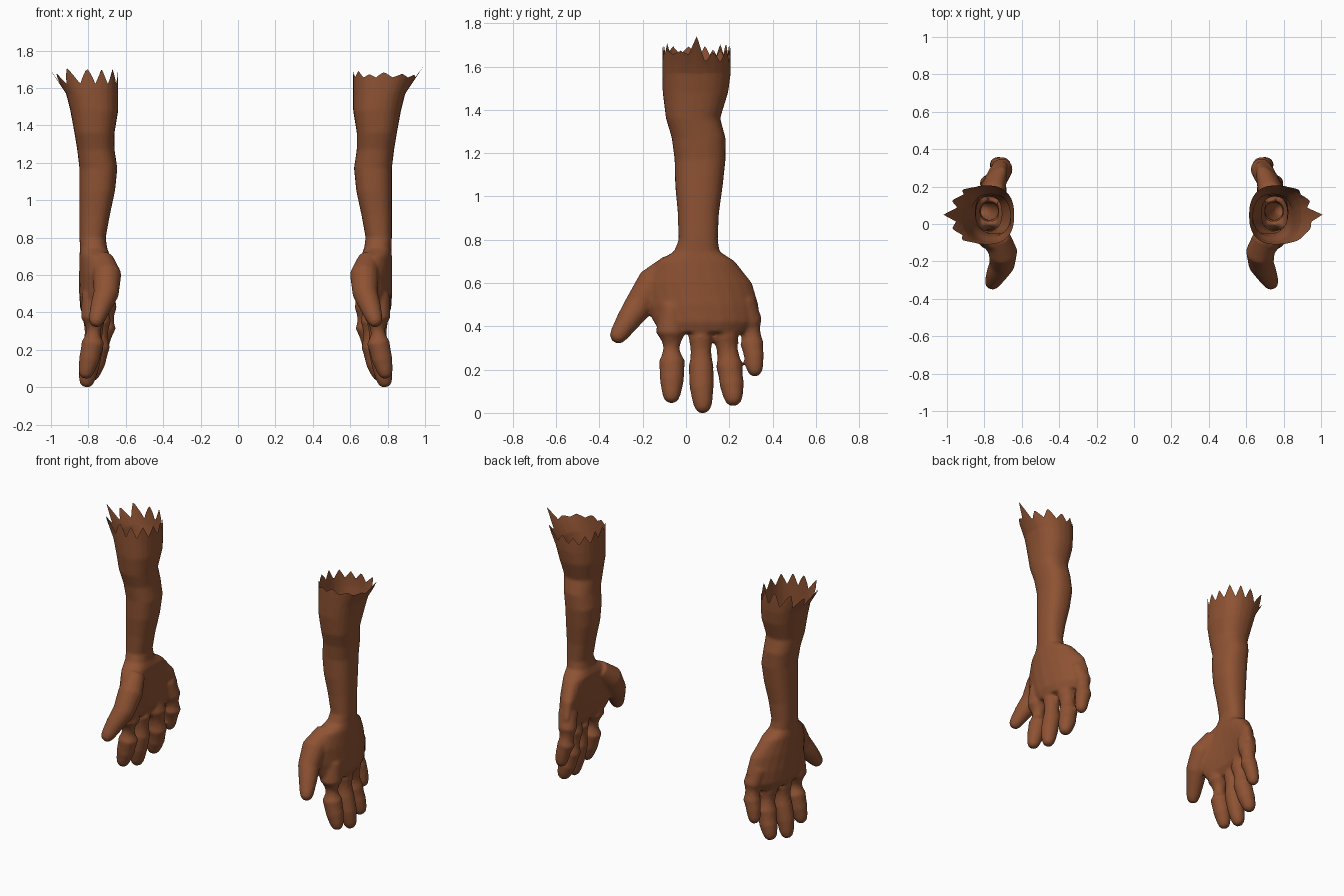
import bpy, bmesh, math, random
from mathutils import Vector

if "Cube" in bpy.data.objects:
    bpy.data.objects.remove(bpy.data.objects["Cube"])

random.seed(4)
skin = bpy.data.materials.new("brown skin")
skin.diffuse_color = (0.27, 0.085, 0.033, 1)
skin.use_nodes = True
skin.node_tree.nodes["Principled BSDF"].inputs["Base Color"].default_value = skin.diffuse_color
N = 24


def loft(bm, rings):
    """Skin closed rings of points and cap both ends."""
    vs = [[bm.verts.new(p) for p in r] for r in rings]
    for a, b in zip(vs, vs[1:]):
        for i in range(len(a)):
            j = (i + 1) % len(a)
            bm.faces.new((a[i], a[j], b[j], b[i]))
    bm.faces.new(vs[0][::-1])
    bm.faces.new(vs[-1])


def ring(z, x0, x1, y0, y1, bend=0.0):
    """Horizontal oval between limits; bend cups it towards the palm side."""
    out = []
    for i in range(N):
        a = 2 * math.pi * i / N
        c, s = math.cos(a), math.sin(a)
        c = math.copysign(abs(c) ** 0.85, c)
        s = math.copysign(abs(s) ** 0.85, s)
        y = (y0 + y1) / 2 + s * (y1 - y0) / 2
        x = (x0 + x1) / 2 + c * (x1 - x0) / 2 - bend * (y - 0.06) ** 2
        out.append((x, y, z))
    return out


def digit(bm, pts):
    """Round tapered tube through (x, y, z, radius) with a rounded tip."""
    ps = [(Vector(p[:3]), p[3]) for p in pts]
    end = (ps[-1][0] - ps[-2][0]).normalized()
    p, r = ps[-1]
    ps += [(p + end * r * 0.65, r * 0.78), (p + end * r, r * 0.4)]
    rings = []
    for i, (p, r) in enumerate(ps):
        d = ps[min(i + 1, len(ps) - 1)][0] - ps[max(i - 1, 0)][0]
        q = d.to_track_quat('Z', 'Y')
        rings.append([p + q @ Vector((r * math.cos(t), r * math.sin(t), 0))
                      for t in (2 * math.pi * k / 14 for k in range(14))])
    loft(bm, rings)


bm = bmesh.new()
# forearm, wrist and palm: z, x limits, y limits, cupping
loft(bm, [ring(*r) for r in [
    (1.75, .61, .975, -.11, .22), (1.57, .615, .895, -.11, .207),
    (1.48, .615, .872, -.108, .195), (1.36, .635, .85, -.093, .158),
    (1.27, .635, .835, -.066, .183), (1.17, .62, .823, -.053, .183),
    (1.05, .632, .823, -.05, .17), (.92, .66, .823, -.038, .152),
    (.80, .682, .823, -.034, .147), (.745, .675, .82, -.055, .155, .3),
    (.70, .66, .823, -.13, .225, .7), (.60, .668, .825, -.205, .305, 1),
    (.50, .675, .825, -.19, .335, 1), (.42, .685, .82, -.15, .335, 1),
    (.37, .71, .80, -.12, .27, 1)]])
# thumb, then index, middle, ring and little fingers
digit(bm, [(.70, -.06, .68, .06), (.675, -.15, .60, .077), (.68, -.215, .50, .068),
           (.71, -.268, .425, .056), (.73, -.308, .365, .044)])
digit(bm, [(.75, -.06, .50, .06), (.745, -.07, .37, .07), (.75, -.065, .24, .061),
           (.77, -.065, .15, .056), (.785, -.067, .09, .044)])
digit(bm, [(.75, .07, .48, .06), (.745, .068, .35, .058), (.75, .07, .22, .057),
           (.77, .072, .12, .056), (.782, .077, .045, .045)])
digit(bm, [(.735, .17, .48, .06), (.715, .183, .35, .062), (.72, .20, .22, .062),
           (.74, .212, .13, .057), (.755, .217, .08, .047)])
digit(bm, [(.70, .26, .52, .06), (.68, .295, .42, .058), (.682, .305, .32, .055),
           (.70, .314, .26, .046), (.708, .317, .21, .04)])
bmesh.ops.recalc_face_normals(bm, faces=bm.faces)
me = bpy.data.meshes.new("blank")
bm.to_mesh(me)
bm.free()

# fuse into one skin and soften
blank = bpy.data.objects.new("blank", me)
bpy.context.collection.objects.link(blank)
m = blank.modifiers.new("fuse", 'REMESH')
m.mode, m.voxel_size = 'VOXEL', 0.009
m = blank.modifiers.new("soften", 'SMOOTH')
m.factor, m.iterations = 0.5, 6
dg = bpy.context.evaluated_depsgraph_get()
fused = bpy.data.meshes.new_from_object(blank.evaluated_get(dg))
bpy.data.objects.remove(blank)

BASE = 1.57


def make_arm(name, mirror, low_front, low_back, high, spike):
    bm = bmesh.new()
    bm.from_mesh(fused)
    # open the top, then raise a torn toothed rim
    bmesh.ops.bisect_plane(bm, geom=bm.verts[:] + bm.edges[:] + bm.faces[:],
                           plane_co=(0, 0, BASE), plane_no=(0, 0, 1), clear_outer=True)
    rim = [e for e in bm.edges if e.is_boundary]
    new = bmesh.ops.extrude_edge_only(bm, edges=rim)["geom"]
    teeth = 13
    peaks = [high + random.uniform(-.025, .01) for _ in range(teeth)]
    peaks[0] = spike
    for v in (g for g in new if isinstance(g, bmesh.types.BMVert)):
        a = math.atan2((v.co.y - .05) / .157, (v.co.x - .755) / .14)
        t = (a / (2 * math.pi) * teeth + .5) % teeth
        f = 1 - abs(2 * (t % 1) - 1)
        low = low_front if a < 0 else low_back
        h = low + (peaks[int(t) % teeth] - low) * f
        v.co.x += (h - BASE) * .66 * max(0, math.cos(a))
        v.co.z = h
    drop = min(v.co.z for v in bm.verts)
    for v in bm.verts:
        v.co.z -= drop
        if mirror:
            v.co.x = -(v.co.x + .025)
    bmesh.ops.recalc_face_normals(bm, faces=bm.faces)
    # an open shell: make sure the fingertips face outwards
    low_v = min(bm.verts, key=lambda v: v.co.z)
    if low_v.normal.z > 0:
        bmesh.ops.reverse_faces(bm, faces=bm.faces)
    mesh = bpy.data.meshes.new(name)
    bm.to_mesh(mesh)
    bm.free()
    mesh.materials.clear()
    mesh.materials.append(skin)
    ob = bpy.data.objects.new(name, mesh)
    bpy.context.collection.objects.link(ob)
    for o in bpy.context.selected_objects:
        o.select_set(False)
    ob.select_set(True)
    bpy.context.view_layer.objects.active = ob
    bpy.ops.object.shade_smooth_by_angle(angle=math.radians(50))


make_arm("right_arm", False, 1.655, 1.62, 1.69, 1.74)
make_arm("left_arm", True, 1.62, 1.61, 1.70, 1.72)
